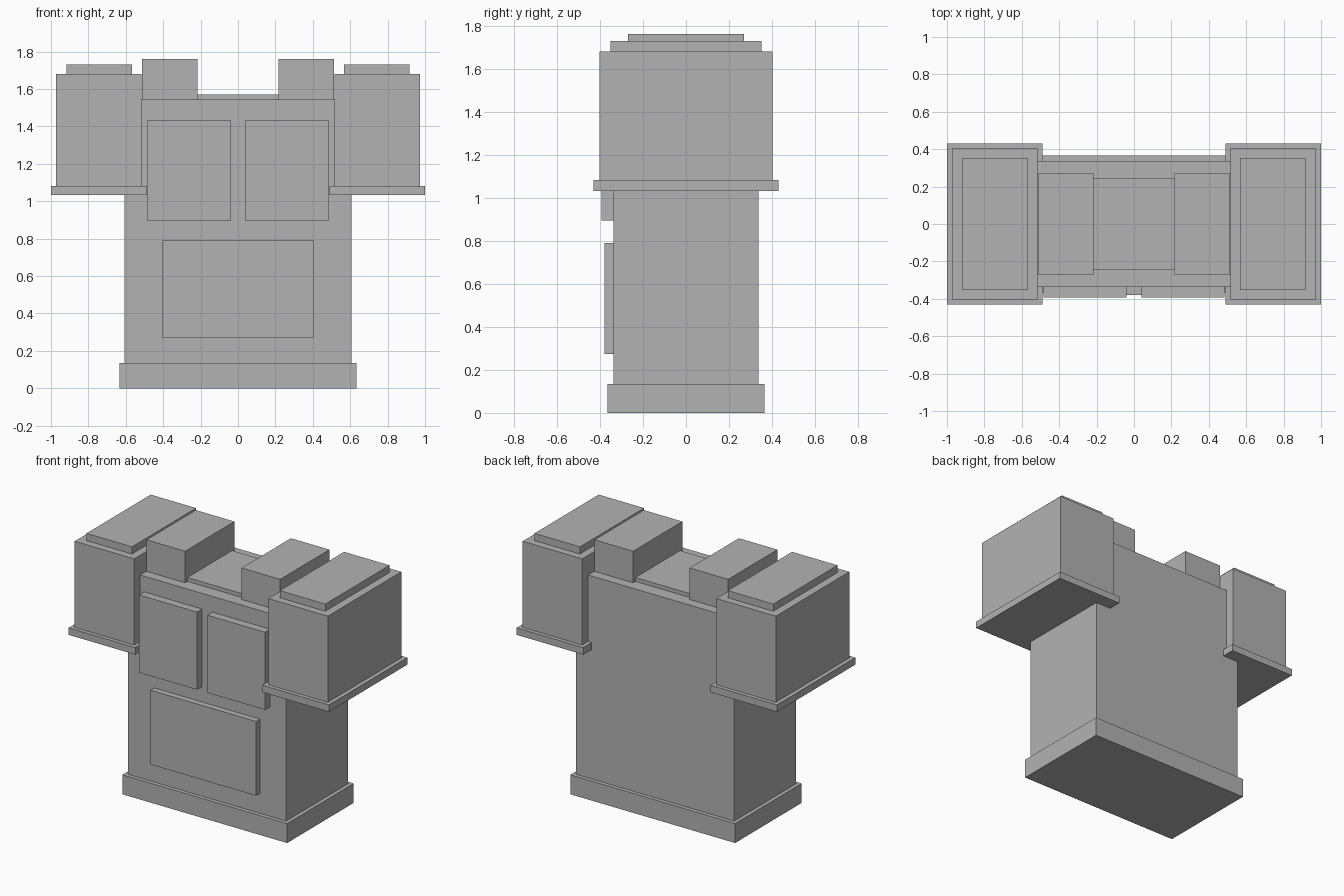
import bpy

if "Cube" in bpy.data.objects:
    bpy.data.objects.remove(bpy.data.objects["Cube"])

# One plain colour for the whole model
grey = bpy.data.materials.new("plain_grey")
grey.diffuse_color = (0.45, 0.45, 0.45, 1)
grey.use_nodes = True
grey.node_tree.nodes["Principled BSDF"].inputs["Base Color"].default_value = grey.diffuse_color


def box(name, x, y, z):
    """Axis-aligned box from (min, max) ranges."""
    bpy.ops.mesh.primitive_cube_add(
        size=1, location=[(r[0] + r[1]) / 2 for r in (x, y, z)])
    ob = bpy.context.object
    ob.name = name
    ob.scale = [r[1] - r[0] for r in (x, y, z)]
    bpy.ops.object.transform_apply(location=False, rotation=False, scale=True)
    ob.data.materials.append(grey)
    return ob


def pair(name, x, y, z):
    """The same box on both sides of the body."""
    box(name + "_right", x, y, z)
    box(name + "_left", (-x[1], -x[0]), y, z)


def both(v):
    return (-v, v)


# Body: waist band, torso, neck plate, belly plate
box("waist_band", both(0.633), both(0.365), (0, 0.135))
box("torso", both(0.607), both(0.338), (0.135, 1.543))
box("neck_plate", both(0.23), both(0.245), (1.543, 1.57))
box("belly_plate", both(0.405), (-0.38, -0.338), (0.273, 0.789))

# Mirrored parts: chest plates, collar blocks, shoulder armour
pair("chest_plate", (0.04, 0.484), (-0.393, -0.338), (0.895, 1.434))
pair("collar_block", (0.217, 0.513), both(0.27), (1.543, 1.762))
pair("shoulder", (0.515, 0.972), both(0.403), (1.082, 1.68))
pair("shoulder_cap", (0.568, 0.917), both(0.352), (1.68, 1.73))
pair("shoulder_rim", (0.488, 1.0), both(0.43), (1.033, 1.082))
